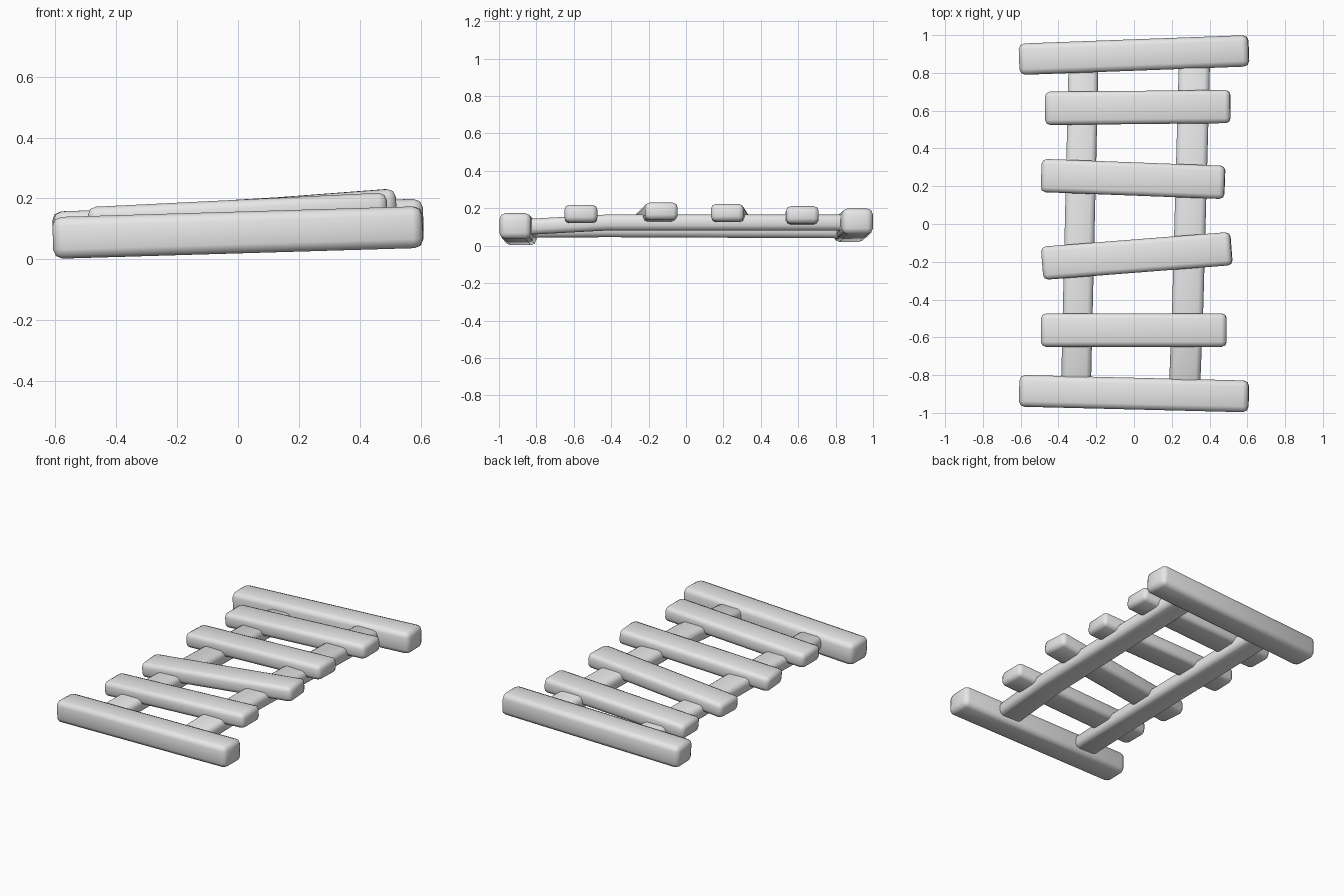
import bpy
import bmesh
from mathutils import Vector

cube = bpy.data.objects.get("Cube")
if cube:
    bpy.data.objects.remove(cube, do_unlink=True)

grey = bpy.data.materials.new("plain_light_grey")
grey.use_nodes = True
grey.diffuse_color = (0.8, 0.8, 0.8, 1)
grey.node_tree.nodes["Principled BSDF"].inputs["Base Color"].default_value = (0.8, 0.8, 0.8, 1)


def plank(name, path, width, height, bevel):
    """Rounded rectangular timber following a path of centre points."""
    pts = [Vector(p) for p in path]
    along = (pts[-1] - pts[0]).normalized()
    side = Vector((0, 0, 1)).cross(along).normalized()
    up = along.cross(side)
    bm = bmesh.new()
    rings = []
    for p in pts:
        rings.append([bm.verts.new(p + side * width / 2 * a + up * height / 2 * b)
                      for a, b in ((-1, -1), (1, -1), (1, 1), (-1, 1))])
    for r, s in zip(rings, rings[1:]):
        for i in range(4):
            j = (i + 1) % 4
            bm.faces.new((r[i], r[j], s[j], s[i]))
    bm.faces.new(rings[0])
    bm.faces.new(rings[-1])
    bmesh.ops.recalc_face_normals(bm, faces=bm.faces)
    for f in bm.faces:
        f.smooth = True
    mesh = bpy.data.meshes.new(name)
    bm.to_mesh(mesh)
    bm.free()
    mesh.materials.append(grey)
    obj = bpy.data.objects.new(name, mesh)
    bpy.context.collection.objects.link(obj)
    mod = obj.modifiers.new("rounded_edges", "BEVEL")
    mod.width = bevel
    mod.segments = 2
    mod.limit_method = "ANGLE"
    return obj


# Heavy end beams
plank("front_beam", [(-0.607, -0.883, 0.07), (0.607, -0.913, 0.106)], 0.168, 0.137, 0.03)
plank("back_beam", [(-0.607, 0.872, 0.088), (0.607, 0.917, 0.131)], 0.166, 0.137, 0.03)

# Long rails, dipping towards the front
plank("left_rail", [(0.268, -0.86, 0.1), (0.285, -0.42, 0.124), (0.32, 0.86, 0.123)],
      0.165, 0.085, 0.028)
plank("right_rail", [(-0.307, -0.86, 0.085), (-0.297, -0.42, 0.088), (-0.267, 0.86, 0.082)],
      0.158, 0.085, 0.028)

# Crooked cross slats, front to back
slats = [
    ((-0.492, -0.562, 0.125), (0.49, -0.562, 0.173)),
    ((-0.485, -0.208, 0.11), (0.515, -0.13, 0.186)),
    ((-0.49, 0.257, 0.12), (0.48, 0.22, 0.178)),
    ((-0.47, 0.612, 0.117), (0.51, 0.622, 0.166)),
]
for number, ends in enumerate(slats, 1):
    plank(f"slat_{number}", ends, 0.176, 0.093, 0.026)
